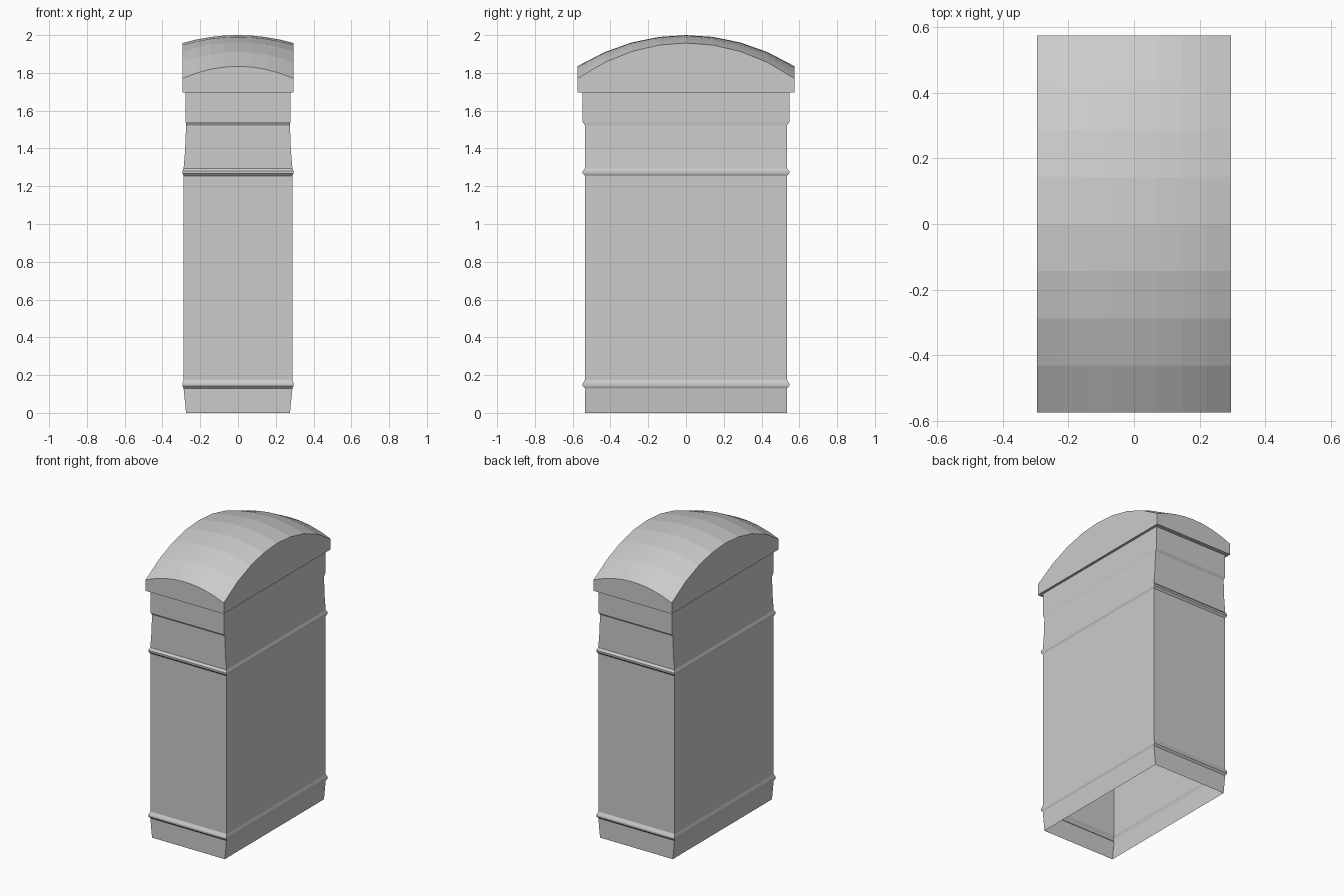
import bpy, bmesh

if "Cube" in bpy.data.objects:
    bpy.data.objects.remove(bpy.data.objects["Cube"])


def make_object(name, bm):
    bmesh.ops.recalc_face_normals(bm, faces=bm.faces[:])
    mesh = bpy.data.meshes.new(name)
    bm.to_mesh(mesh)
    bm.free()
    obj = bpy.data.objects.new(name, mesh)
    bpy.context.collection.objects.link(obj)
    return obj


# Cabinet body: rectangular loft (half width, half depth, height), open below
profile = [
    (0.275, 0.535, 0.0),
    (0.288, 0.535, 0.13),
    (0.294, 0.547, 0.143),   # lower bead
    (0.294, 0.547, 0.155),
    (0.288, 0.535, 0.175),
    (0.288, 0.535, 1.255),
    (0.294, 0.547, 1.268),   # upper bead
    (0.294, 0.547, 1.28),
    (0.288, 0.535, 1.295),
    (0.280, 0.535, 1.39),    # tapered neck
    (0.275, 0.535, 1.522),
    (0.277, 0.547, 1.54),    # step below the lid
    (0.278, 0.547, 1.695),
    (0.295, 0.575, 1.695),   # overhang under the lid
]
bm = bmesh.new()
rings = [[bm.verts.new((sx * x, sy * y, z))
          for sx, sy in ((-1, -1), (1, -1), (1, 1), (-1, 1))]
         for x, y, z in profile]
for low, high in zip(rings, rings[1:]):
    for i in range(4):
        j = (i + 1) % 4
        bm.faces.new((low[i], low[j], high[j], high[i]))
make_object("cabinet_body", bm)

# Domed lid: grid curved both ways, with straight rim walls below
HX, HY, RIM, N = 0.295, 0.575, 1.695, 8


def dome(u, v):
    a = v * v * (0.93 + 0.07 * v * v)
    b = u * u
    return 2.0 - 0.165 * a - 0.042 * b - 0.023 * a * b


bm = bmesh.new()
steps = [-1 + 2 * i / N for i in range(N + 1)]
grid = [[bm.verts.new((HX * u, HY * v, dome(u, v))) for u in steps] for v in steps]
for j in range(N):
    for i in range(N):
        bm.faces.new((grid[j][i], grid[j][i + 1], grid[j + 1][i + 1], grid[j + 1][i]))
edges = [e for e in bm.edges if e.is_boundary]
skirt = bmesh.ops.extrude_edge_only(bm, edges=edges)
for item in skirt["geom"]:
    if isinstance(item, bmesh.types.BMVert):
        item.co.z = RIM
make_object("domed_lid", bm)
